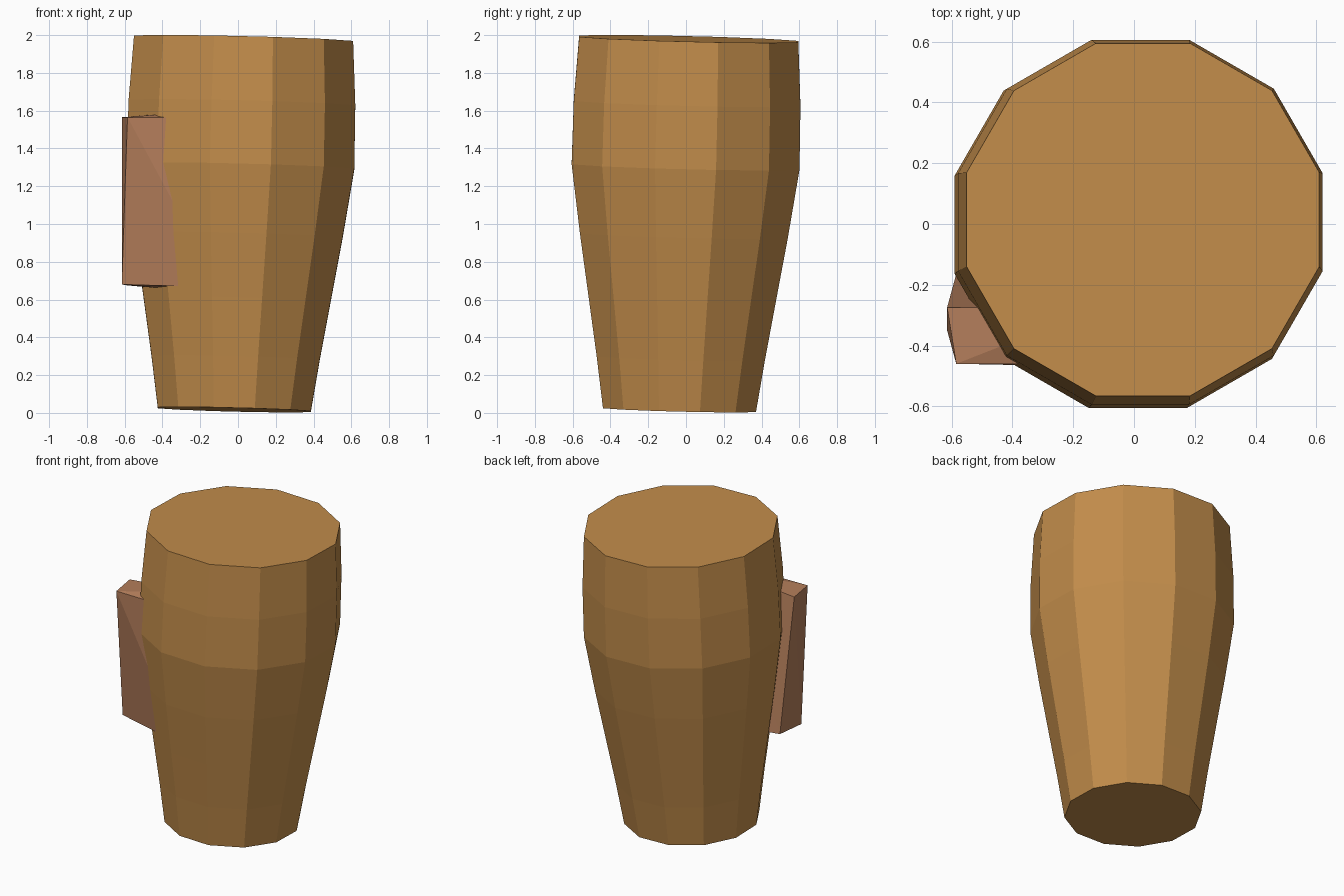
import bpy, bmesh, math

if "Cube" in bpy.data.objects:
    bpy.data.objects.remove(bpy.data.objects["Cube"])


def material(name, rgb):
    m = bpy.data.materials.new(name)
    m.diffuse_color = (*rgb, 1.0)
    m.use_nodes = True
    m.node_tree.nodes["Principled BSDF"].inputs["Base Color"].default_value = m.diffuse_color
    return m


def add_object(name, bm, mat):
    bmesh.ops.recalc_face_normals(bm, faces=bm.faces)
    mesh = bpy.data.meshes.new(name)
    bm.to_mesh(mesh)
    bm.free()
    mesh.materials.append(mat)
    ob = bpy.data.objects.new(name, mesh)
    bpy.context.collection.objects.link(ob)
    return ob


wood = material("golden brown", (0.54, 0.265, 0.07))
clay = material("reddish brown", (0.46, 0.21, 0.105))

# Leaning twelve-sided barrel: (height, distance from axis to flat side)
SIDES = 12
LEAN = 0.025
profile = [(0.017, 0.405), (0.29, 0.445), (0.60, 0.495), (0.94, 0.55),
           (1.305, 0.603), (1.64, 0.60), (1.98, 0.58)]
bm = bmesh.new()
rings = []
for h, apothem in profile:
    cx = -0.02 + LEAN * h
    cy = -0.035 + LEAN * h
    r = apothem / math.cos(math.pi / SIDES)
    ring = []
    for i in range(SIDES):
        a = 2 * math.pi * (i + 0.5) / SIDES
        dx, dy = r * math.cos(a), r * math.sin(a)
        ring.append(bm.verts.new((cx + dx, cy + dy, h - LEAN * (dx + dy))))
    rings.append(ring)
for low, high in zip(rings, rings[1:]):
    for i in range(SIDES):
        j = (i + 1) % SIDES
        bm.faces.new((low[i], low[j], high[j], high[i]))
bm.faces.new(rings[0][::-1])
bm.faces.new(rings[-1])
add_object("barrel", bm, wood)

# Twisted block sunk into the front left of the barrel
top = [(-0.585, -0.46, 1.565), (-0.615, -0.275, 1.565),
       (-0.10, -0.27, 1.61), (-0.10, -0.46, 1.56)]
bottom = [(-0.615, -0.35, 0.68), (-0.585, -0.165, 0.675),
          (-0.20, -0.15, 0.64), (-0.10, -0.47, 0.665)]
bm = bmesh.new()
t = [bm.verts.new(p) for p in top]
b = [bm.verts.new(p) for p in bottom]
for i in range(4):
    j = (i + 1) % 4
    if i == 3:
        # front side, split from outer top to inner bottom
        bm.faces.new((t[3], t[0], b[3]))
        bm.faces.new((t[0], b[0], b[3]))
    else:
        bm.faces.new((t[i], t[j], b[i]))
        bm.faces.new((t[j], b[j], b[i]))
for ring in (t, b):
    bm.faces.new((ring[0], ring[1], ring[2]))
    bm.faces.new((ring[0], ring[2], ring[3]))
add_object("side_block", bm, clay)
